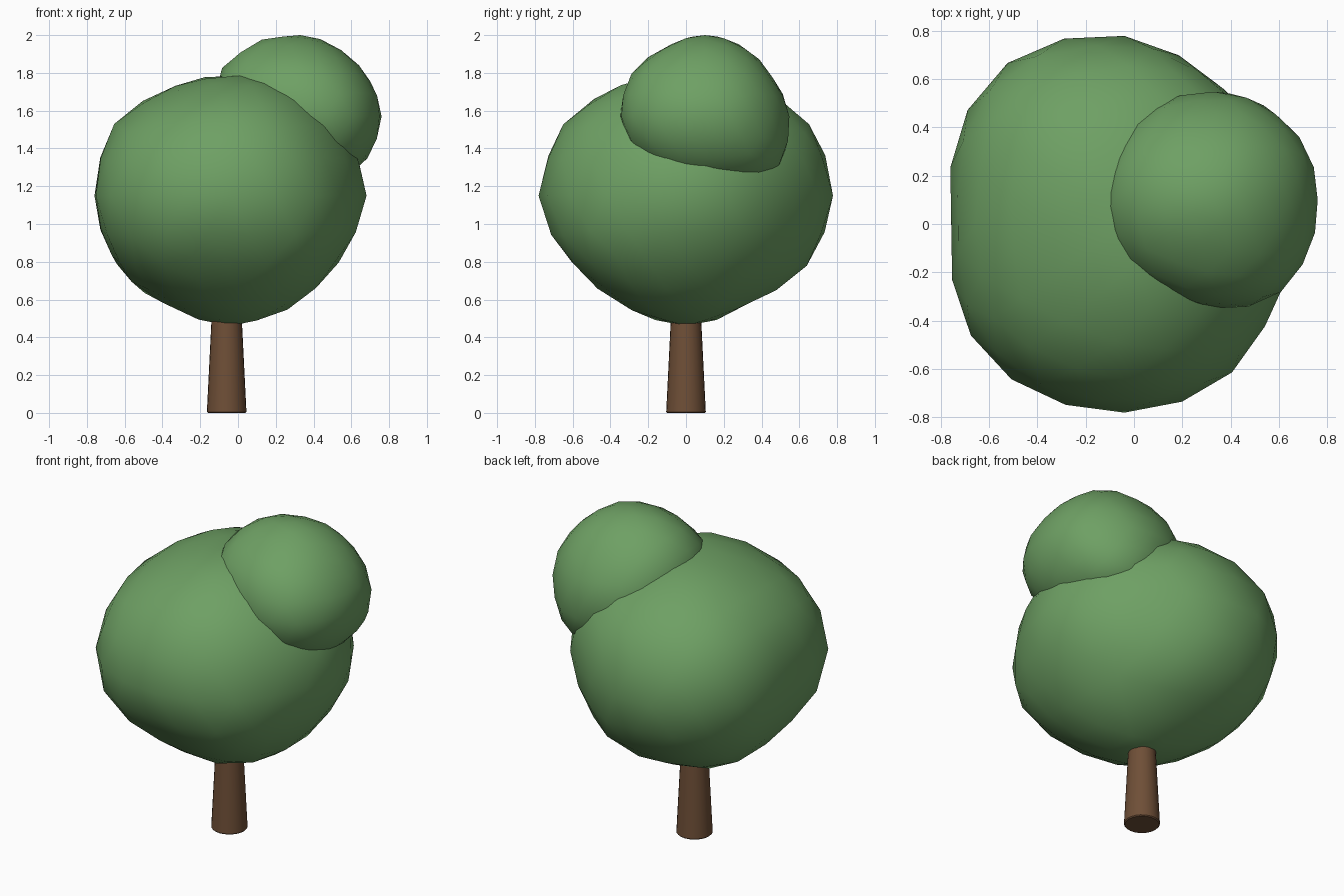
import bpy
import bmesh
from math import atan2, pi
from mathutils import Vector

cube = bpy.data.objects.get("Cube")
if cube:
    bpy.data.objects.remove(cube, do_unlink=True)


def make_material(name, colour):
    material = bpy.data.materials.new(name)
    material.use_nodes = True
    material.diffuse_color = colour
    material.node_tree.nodes["Principled BSDF"].inputs["Base Color"].default_value = colour
    return material


def finish(name, mesh_data, location, material):
    """Turn the bmesh into a smooth shaded, single colour object."""
    mesh = bpy.data.meshes.new(name)
    mesh_data.to_mesh(mesh)
    mesh_data.free()
    mesh.materials.append(material)
    part = bpy.data.objects.new(name, mesh)
    part.location = location
    bpy.context.collection.objects.link(part)
    bpy.ops.object.select_all(action="DESELECT")
    part.select_set(True)
    bpy.context.view_layer.objects.active = part
    bpy.ops.object.shade_smooth_by_angle(angle=pi / 4)
    return part


def profile_radius(profile, across, up):
    """Radius of a closed outline, interpolated between evenly spaced angles."""
    count = len(profile)
    position = (atan2(up, across) / (2 * pi) % 1) * count
    index = int(position)
    blend = position - index
    return profile[index % count] * (1 - blend) + profile[(index + 1) % count] * blend


def make_foliage(name, location, front, side, plan, swells, material):
    """Lumpy ball: blends three perpendicular outlines, then adds local swells."""
    ball = bmesh.new()
    bmesh.ops.create_icosphere(ball, subdivisions=3, radius=1)
    for vert in ball.verts:
        direction = vert.co.normalized()
        x, y, z = direction
        outlines = (
            (profile_radius(front, x, z), y),
            (profile_radius(side, y, z), x),
            (profile_radius(plan, x, y), z),
        )
        weights = [1 / (offset * offset + 0.02) for _, offset in outlines]
        total = sum(radius * weight for (radius, _), weight in zip(outlines, weights))
        radius = total / sum(weights)
        for toward, amount in swells:
            radius += amount * max(0, direction.dot(Vector(toward).normalized())) ** 10
        vert.co = direction * radius
    return finish(name, ball, location, material)


leaf_green = make_material("leaf green", (0.156, 0.352, 0.127, 1))
bark_brown = make_material("bark brown", (0.158, 0.078, 0.038, 1))

# Large main crown
make_foliage(
    "main_crown", (-0.04, 0, 1.15),
    front=(.72, .70, .64, .615, .64, .73, .72, .68, .65, .69, .67, .67),
    side=(.78, .75, .65, .615, .65, .75, .78, .70, .68, .69, .65, .74),
    plan=(.72, .71, .71, .78, .82, .79, .71, .77, .79, .78, .75, .69),
    swells=(
        ((-.35, .45, .85), .035),
        ((.3, -.4, .87), .04),
        ((-.55, .75, .3), .02),
        ((-.75, -.65, -.35), .025),
        ((-.2, -.6, -.75), -.02),
        ((.62, .77, -.28), -.03),
        ((.64, -.76, -.3), .03),
        ((-.68, .34, -.64), .04),
    ),
    material=leaf_green,
)

# Small upper crown
make_foliage(
    "upper_crown", (0.33, 0.10, 1.57),
    front=(.43, .41, .41, .43, .46, .49, .45, .42, .40, .38, .40, .42),
    side=(.44, .41, .42, .43, .42, .45, .45, .41, .40, .38, .40, .45),
    plan=(.43, .44, .43, .45, .46, .46, .45, .44, .42, .45, .48, .45),
    swells=(
        ((.35, .8, -.65), .05),
        ((-.7, -.5, .2), .025),
    ),
    material=leaf_green,
)

# Tapered trunk, with a softened foot, running up inside the crown
trunk = bmesh.new()
height = 0.7
bmesh.ops.create_cone(trunk, cap_ends=True, segments=24,
                      radius1=0.105, radius2=0.07, depth=height)
foot = [edge for edge in trunk.edges if all(v.co.z < 0 for v in edge.verts)]
bmesh.ops.bevel(trunk, geom=foot, offset=0.006, segments=1, affect="EDGES")
finish("trunk", trunk, (-0.06, 0, height / 2), bark_brown)
